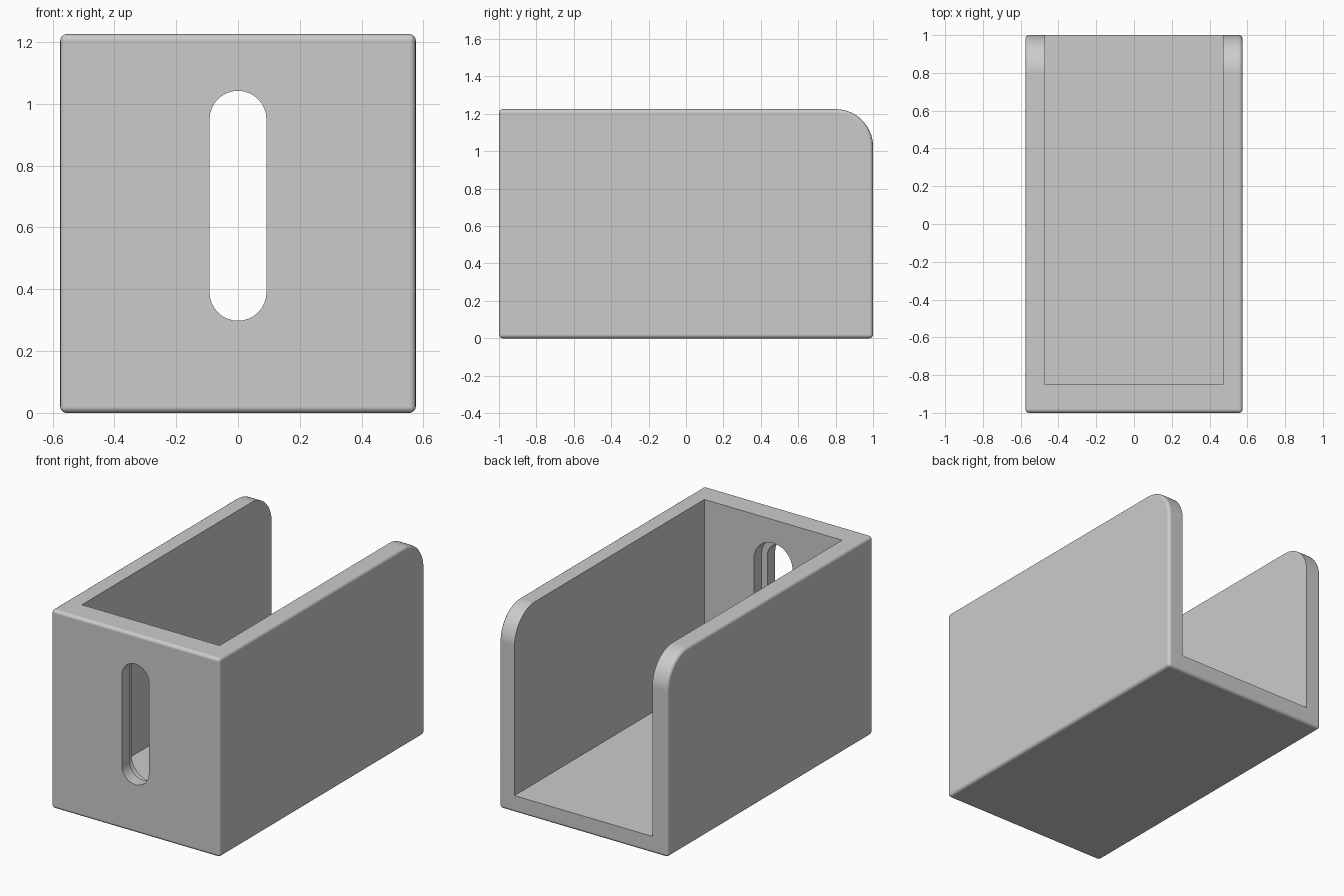
import bpy, bmesh
from math import sin, cos, pi

if "Cube" in bpy.data.objects:
    bpy.data.objects.remove(bpy.data.objects["Cube"])

HALF_W, HALF_L, HEIGHT = 0.575, 1.0, 1.225
SIDE, FRONT, FLOOR = 0.105, 0.15, 0.105

grey = bpy.data.materials.new("plain grey")
grey.use_nodes = True
grey.diffuse_color = (0.6, 0.6, 0.6, 1)
grey.node_tree.nodes["Principled BSDF"].inputs["Base Color"].default_value = (0.6, 0.6, 0.6, 1)


def prism(name, start, offset):
    """Extrude a closed outline of 3D points along an offset."""
    bm = bmesh.new()
    face = bm.faces.new([bm.verts.new(p) for p in start])
    new = bmesh.ops.extrude_face_region(bm, geom=[face])["geom"]
    bmesh.ops.translate(bm, vec=offset, verts=[v for v in new if isinstance(v, bmesh.types.BMVert)])
    bmesh.ops.recalc_face_normals(bm, faces=bm.faces)
    mesh = bpy.data.meshes.new(name)
    bm.to_mesh(mesh)
    bm.free()
    mesh.materials.append(grey)
    obj = bpy.data.objects.new(name, mesh)
    bpy.context.collection.objects.link(obj)
    return obj


def arc(cx, cz, r, a0, a1, n=16):
    return [(cx + r * cos(a0 + (a1 - a0) * i / n), cz + r * sin(a0 + (a1 - a0) * i / n))
            for i in range(n + 1)]


def slot(name, r, y0, y1):
    """Upright slot with round ends, running through y."""
    outline = arc(0, 0.95, r, 0, pi) + arc(0, 0.39, r, pi, 2 * pi)
    return prism(name, [(x, y0, z) for x, z in outline], (0, y1 - y0, 0))


# Outer block: side outline with a large round at the upper back corner
R = 0.2
side = [(-HALF_L, 0), (HALF_L, 0)] + arc(HALF_L - R, HEIGHT - R, R, 0, pi / 2) + [(-HALF_L, HEIGHT)]
body = prism("open_bracket", [(-HALF_W, y, z) for y, z in side], (2 * HALF_W, 0, 0))
bevel = body.modifiers.new("outer_rounding", 'BEVEL')
bevel.width, bevel.segments = 0.02, 4
bevel.limit_method, bevel.angle_limit = 'ANGLE', pi / 6

# Cavity open at the top and back, slot in the front wall, wider recess inside it
w, y0 = HALF_W - SIDE, FRONT - HALF_L
cutters = [
    prism("cavity_cutter", [(-w, y0, FLOOR), (w, y0, FLOOR), (w, y0, 1.5), (-w, y0, 1.5)], (0, 2.2, 0)),
    slot("slot_cutter", 0.092, -1.2, -0.7),
    slot("recess_cutter", 0.132, y0 - 0.075, -0.7),
]
for cutter in cutters:
    cutter.hide_render = True
    cut = body.modifiers.new(cutter.name, 'BOOLEAN')
    cut.object, cut.operation, cut.solver = cutter, 'DIFFERENCE', 'EXACT'

# Apply the cuts, then smooth the rounded edges
bpy.ops.object.select_all(action='DESELECT')
body.select_set(True)
bpy.context.view_layer.objects.active = body
for mod in list(body.modifiers):
    bpy.ops.object.modifier_apply(modifier=mod.name)
for cutter in cutters:
    bpy.data.objects.remove(cutter)
bpy.ops.object.shade_smooth_by_angle(angle=pi / 6)
body.modifiers.new("flat_face_normals", 'WEIGHTED_NORMAL').keep_sharp = True
